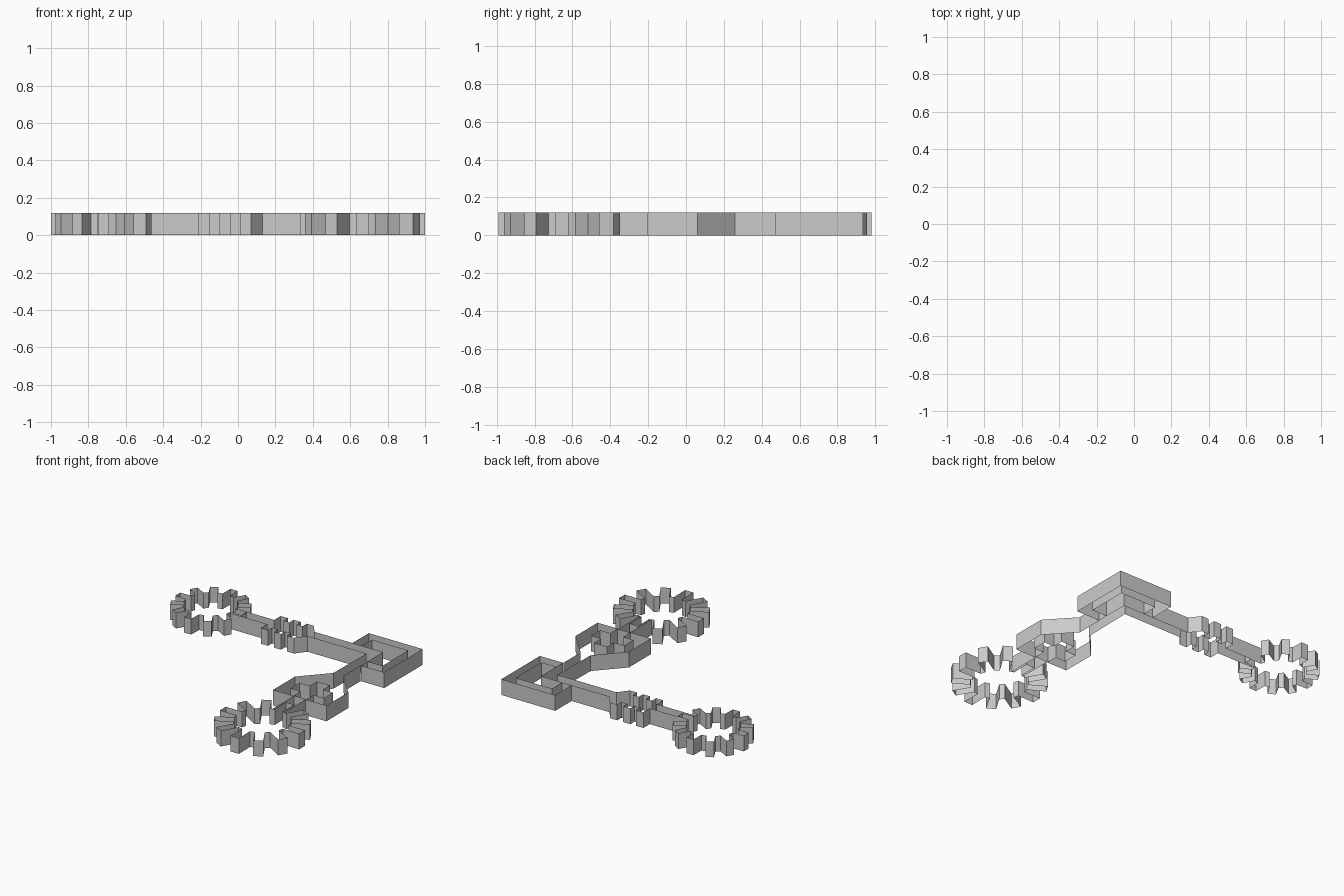
import bpy, bmesh
from math import cos, sin, radians, tau

if "Cube" in bpy.data.objects:
    bpy.data.objects.remove(bpy.data.objects["Cube"])

HEIGHT = 0.12


def wall(name, paths):
    """Upright open-topped walls along plan paths: list of (points, closed)."""
    bm = bmesh.new()
    for pts, closed in paths:
        low = [bm.verts.new((x, y, 0)) for x, y in pts]
        high = [bm.verts.new((x, y, HEIGHT)) for x, y in pts]
        n = len(pts)
        for i in range(n if closed else n - 1):
            j = (i + 1) % n
            bm.faces.new((low[i], low[j], high[j], high[i]))
    me = bpy.data.meshes.new(name)
    bm.to_mesh(me)
    bm.free()
    ob = bpy.data.objects.new(name, me)
    bpy.context.collection.objects.link(ob)
    return ob


def gear(name, cx, cy, tip, root, teeth):
    pts = []
    for i in range(teeth):
        a = tau * i / teeth
        for r, d in ((root, -9.5), (tip, -6), (tip, 6), (root, 9.5)):
            t = a + radians(d)
            pts.append((cx + r * cos(t), cy + r * sin(t)))
    return wall(name, [(pts, True)])


# toothed wheels at both ends
gear("left_gear", -0.72, 0.70, 0.281, 0.19, 12)
gear("front_gear", 0.665, -0.655, 0.336, 0.20, 12)

# left arm with a comb of teeth on both sides
MID, HALF, REACH = 0.695, 0.042, 0.12
comb = [(-0.52, HALF), (-0.21, HALF)]
for x in (-0.21, -0.10, 0.01):
    comb += [(x, REACH), (x + 0.06, REACH), (x + 0.06, 0.07), (x + 0.11, 0.07)]
comb = comb[:-2] + [(0.13, HALF)]
back = [(x, MID + d) for x, d in comb]
front = [(x, MID - d) for x, d in comb]
wall("left_arm", [(back + [(0.45, MID + HALF)], False),
                  (front + [(0.63, MID - HALF)], False)])

# corner bracket: outer wall, inner rim and the bend of the arms
wall("corner_bracket", [
    ([(0.45, 0.737), (0.45, 0.935), (0.905, 0.935), (0.905, 0.47), (0.71, 0.47)], False),
    ([(0.53, 0.737), (0.53, 0.86), (0.835, 0.86), (0.835, 0.55), (0.71, 0.55)], False),
    ([(0.45, 0.737), (0.71, 0.737), (0.71, 0.47)], False)])

# front arm with an angular bulge, mirrored about its centre line
CX = 0.665
side = [(0.042, 0.47), (0.042, 0.26), (0.225, 0.06), (0.225, -0.205),
        (0.05, -0.205), (0.05, -0.46)]
right = [(CX + d, y) for d, y in side]
left = [(CX - d, y) for d, y in side]
left[0] = (0.63, MID - HALF)
wall("front_arm", [(right, False), (left, False)])

# cross-shaped opening inside the bulge
quarter = [(0.14, 0.055), (0.055, 0.055), (0.055, 0.14)]
cross = []
for k in range(4):
    c, s = (1, 0, -1, 0)[k], (0, 1, 0, -1)[k]
    cross += [(CX + x * c - y * s, -0.06 + x * s + y * c) for x, y in quarter]
wall("bulge_opening", [(cross, True)])
